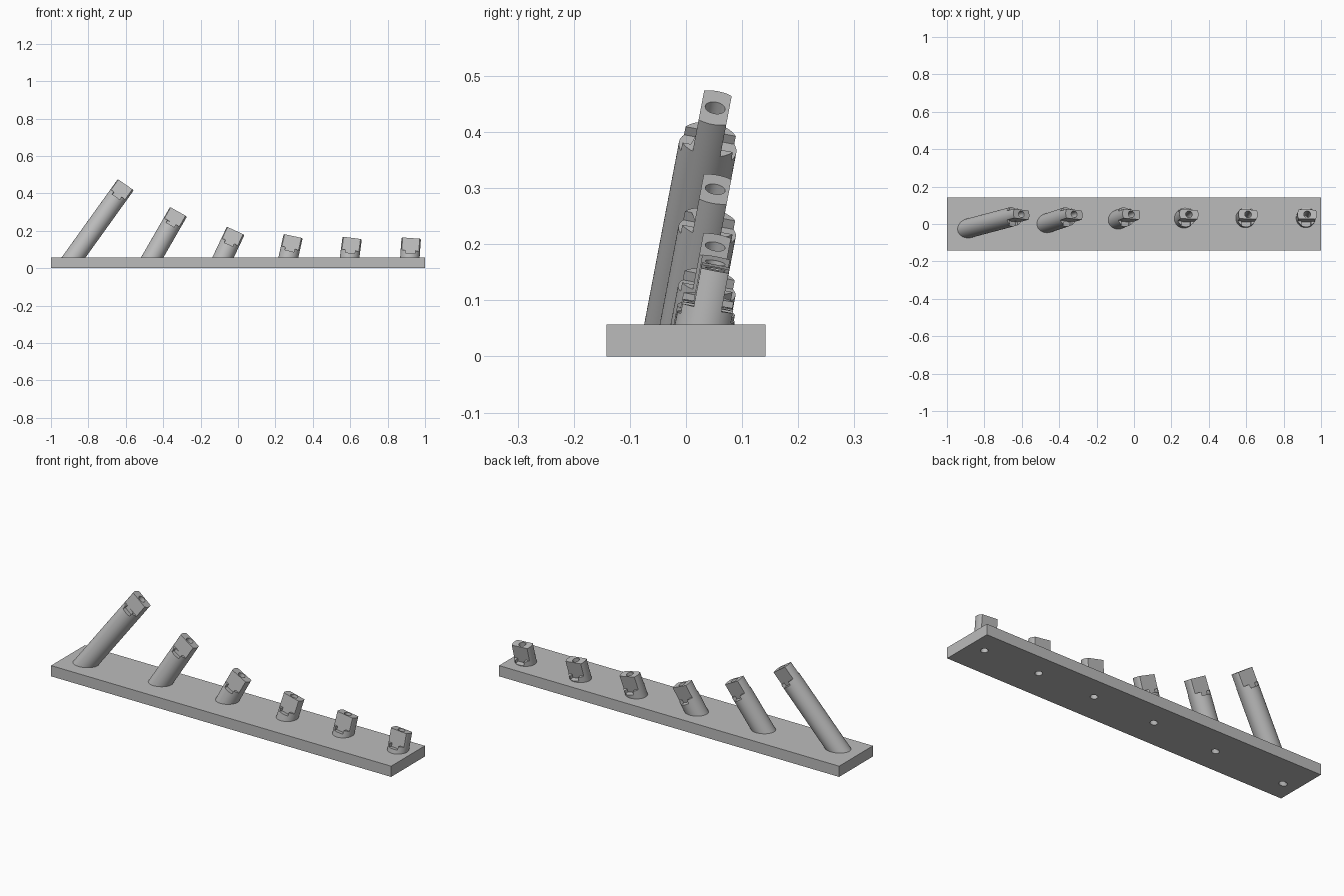
import bpy, bmesh, math
from mathutils import Matrix, Vector

if "Cube" in bpy.data.objects:
    bpy.data.objects.remove(bpy.data.objects["Cube"], do_unlink=True)

PLATE_TOP = 0.057
RADIUS, BORE = 0.052, 0.018
TAB_HALF, TAB_LEN, NOTCH = 0.025, 0.07, 0.018
LEAN = math.radians(10.8)

grey = bpy.data.materials.new("plain grey")
grey.use_nodes = True
grey.diffuse_color = (0.5, 0.5, 0.5, 1)
grey.node_tree.nodes["Principled BSDF"].inputs["Base Color"].default_value = (0.5, 0.5, 0.5, 1)


def finish(bm, name):
    bmesh.ops.recalc_face_normals(bm, faces=bm.faces)
    mesh = bpy.data.meshes.new(name)
    bm.to_mesh(mesh)
    bm.free()
    mesh.materials.append(grey)
    obj = bpy.data.objects.new(name, mesh)
    bpy.context.collection.objects.link(obj)
    return obj


def add_box(bm, lo, hi, frame=Matrix()):
    lo, hi = Vector(lo), Vector(hi)
    m = frame @ Matrix.Translation((lo + hi) / 2) @ Matrix.Diagonal((*(hi - lo), 1))
    bmesh.ops.create_cube(bm, size=1, matrix=m)


def add_rod(bm, radius, z0, z1, frame, sides):
    m = frame @ Matrix.Translation((0, 0, (z0 + z1) / 2))
    bmesh.ops.create_cone(bm, cap_ends=True, segments=sides, radius1=radius,
                          radius2=radius, depth=z1 - z0, matrix=m)


def cut(obj, cutter):
    mod = obj.modifiers.new("cut", "BOOLEAN")
    mod.operation, mod.solver, mod.object = "DIFFERENCE", "EXACT", cutter
    bpy.context.view_layer.objects.active = obj
    bpy.ops.object.modifier_apply(modifier=mod.name)


def smooth(obj):
    bpy.ops.object.select_all(action="DESELECT")
    obj.select_set(True)
    bpy.context.view_layer.objects.active = obj
    bpy.ops.object.shade_smooth_by_angle(angle=math.radians(30))


# base plate
bm = bmesh.new()
add_box(bm, (-1, -0.142, 0), (1, 0.142, PLATE_TOP))
plate = finish(bm, "base_plate")

# posts: tip x, tip z, sideways tilt in degrees
posts = [(-0.602, 0.443, 35.2), (-0.32, 0.298, 29.5), (-0.014, 0.196, 25),
         (0.294, 0.167, 12.5), (0.61, 0.157, 7.5), (0.926, 0.156, 4)]
for i, (x, z, tilt) in enumerate(posts, 1):
    frame = (Matrix.Translation((x, 0.052, z)) @ Matrix.Rotation(-LEAN, 4, "X")
             @ Matrix.Rotation(math.radians(tilt), 4, "Y"))

    # round post, trimmed flat inside the plate
    bm = bmesh.new()
    add_rod(bm, RADIUS, -1, 0, frame, 64)
    cutaway = bmesh.ops.bisect_plane(bm, geom=bm.verts[:] + bm.edges[:] + bm.faces[:],
                                     plane_co=(0, 0, PLATE_TOP / 2), plane_no=(0, 0, -1),
                                     clear_outer=True)
    rim = [e for e in cutaway["geom_cut"] if isinstance(e, bmesh.types.BMEdge)]
    bmesh.ops.contextual_create(bm, geom=rim)
    post = finish(bm, f"post_{i}")

    # shoulders either side of the end tab, and a notch in each shoulder
    for side in (-1, 1):
        ys = sorted((side * TAB_HALF, side * 0.1))
        for half, depth in ((0.1, TAB_LEN), (TAB_HALF, TAB_LEN + NOTCH)):
            bm = bmesh.new()
            add_box(bm, (-half, ys[0], -depth), (half, ys[1], 0.05), frame)
            block = finish(bm, "cutter")
            cut(post, block)
            bpy.data.objects.remove(block, do_unlink=True)

    # bore along the axis, through post and plate
    bm = bmesh.new()
    add_rod(bm, BORE, -1, 0.1, frame, 32)
    bore = finish(bm, "cutter")
    cut(post, bore)
    cut(plate, bore)
    bpy.data.objects.remove(bore, do_unlink=True)
    smooth(post)

smooth(plate)
